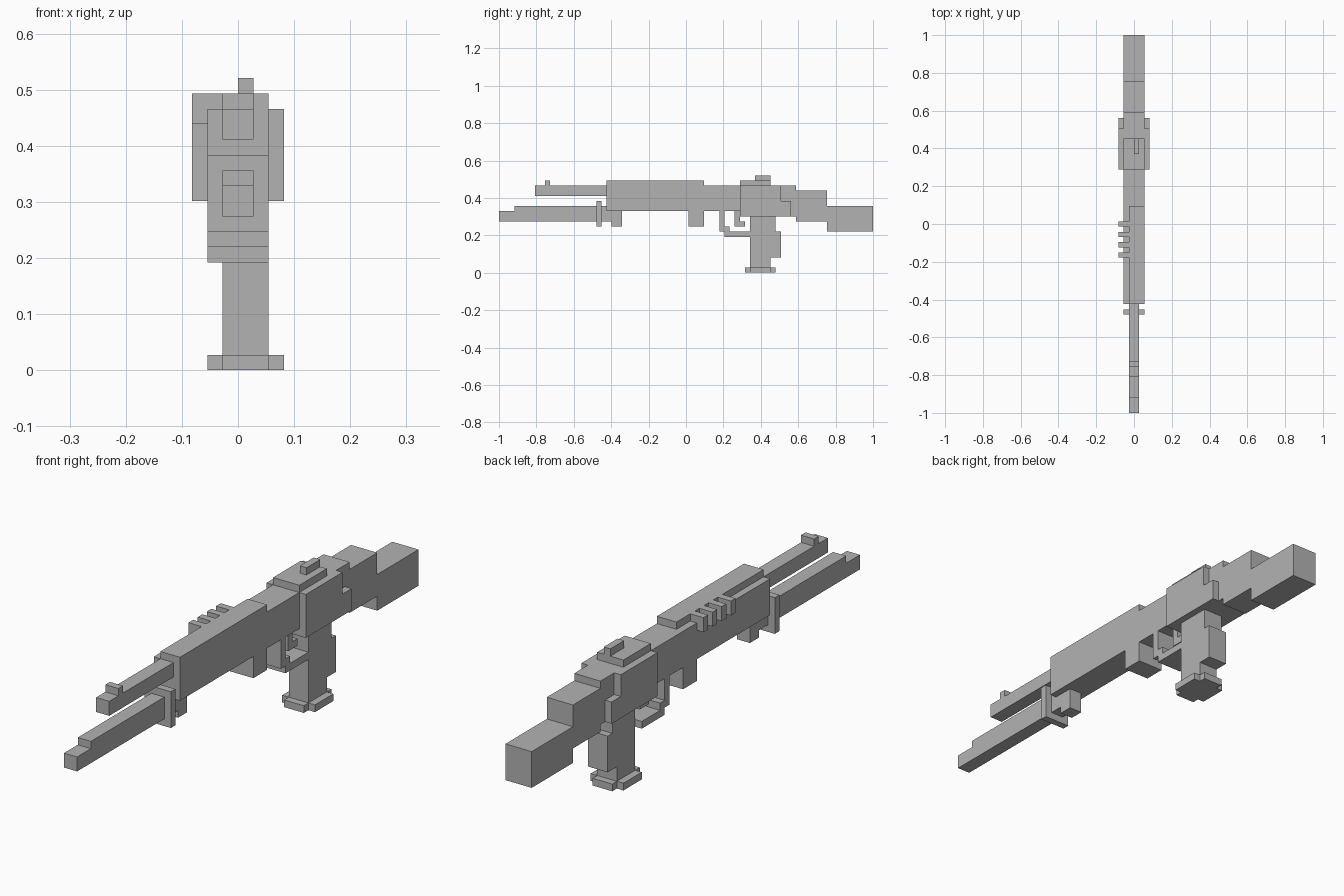
import bpy
import bmesh
from mathutils import Vector

cube = bpy.data.objects.get("Cube")
if cube:
    bpy.data.objects.remove(cube, do_unlink=True)

U = 2 / 73          # one block
MID = 36.5          # half the length in blocks

# Single flat grey
grey = bpy.data.materials.new("plain_grey")
grey.use_nodes = True
grey.diffuse_color = (0.45, 0.45, 0.45, 1)
grey.node_tree.nodes["Principled BSDF"].inputs["Base Color"].default_value = (0.45, 0.45, 0.45, 1)


def part(name, *boxes):
    """One object from boxes given in blocks as (x range, y range from the muzzle, z range)."""
    bm = bmesh.new()
    for (x0, x1), (y0, y1), (z0, z1) in boxes:
        lo = Vector((x0, y0 - MID, z0)) * U
        hi = Vector((x1, y1 - MID, z1)) * U
        for v in bmesh.ops.create_cube(bm, size=1)["verts"]:
            v.co = (lo + hi) / 2 + v.co * (hi - lo)
    mesh = bpy.data.meshes.new(name)
    bm.to_mesh(mesh)
    bm.free()
    mesh.materials.append(grey)
    obj = bpy.data.objects.new(name, mesh)
    bpy.context.collection.objects.link(obj)
    return obj


NARROW, WIDE, GRIP = (-1, 1), (-2, 2), (-1, 2)

# Lower barrel with its collar and foot
part("lower_barrel", (NARROW, (0, 3), (10, 12)), (NARROW, (3, 21), (10, 13)),
     (NARROW, (21, 22), (10, 12)))
part("barrel_collar", (WIDE, (19, 20), (9, 14)))
part("barrel_foot", (NARROW, (22, 24), (9, 12)))

# Upper rod and front sight
part("upper_rod", (NARROW, (7, 21), (15, 17)))
part("front_sight", (NARROW, (9, 10), (17, 18)))

# Body with raised strip and side teeth
part("body", (WIDE, (21, 47), (12, 17)))
part("top_strip", (GRIP, (21, 40), (17, 18)))
for i in range(4):
    y = 30 + 2 * i
    part(f"side_tooth_{i + 1}", ((-3, -2), (y, y + 1), (16, 18)), ((-2, -1), (y, y + 1), (17, 18)))
part("lower_block", (WIDE, (37, 40), (9, 12)))

# Receiver, mirrored side plates, rear sight
part("receiver", (WIDE, (47, 58), (11, 17)))
for side, xs in (("left", (2, 3)), ("right", (-3, -2))):
    part(f"{side}_side_plate", (xs, (47, 55), (11, 17)), (xs, (55, 57), (11, 14)))
part("receiver_cover", (WIDE, (47, 53), (17, 18)))
part("rear_sight", ((0, 1), (50, 53), (18, 19)))

# Stock
part("stock_neck", (WIDE, (58, 64), (10, 16)))
part("stock", (WIDE, (64, 73), (8, 13)))

# Trigger and guard
part("trigger_guard", (WIDE, (43, 44), (8, 12)), (WIDE, (44, 45), (7, 9)), (WIDE, (45, 49), (7, 8)))
part("trigger", (NARROW, (46, 47), (9, 12)), (NARROW, (47, 48), (9, 10)))

# Grip and its stepped base
part("grip", (GRIP, (49, 53), (1, 11)), (GRIP, (53, 54), (8, 11)))
part("grip_back", (GRIP, (53, 55), (3, 8)))
part("grip_base", (GRIP, (48, 54), (0, 1)), ((-2, 3), (49, 53), (0, 1)))
